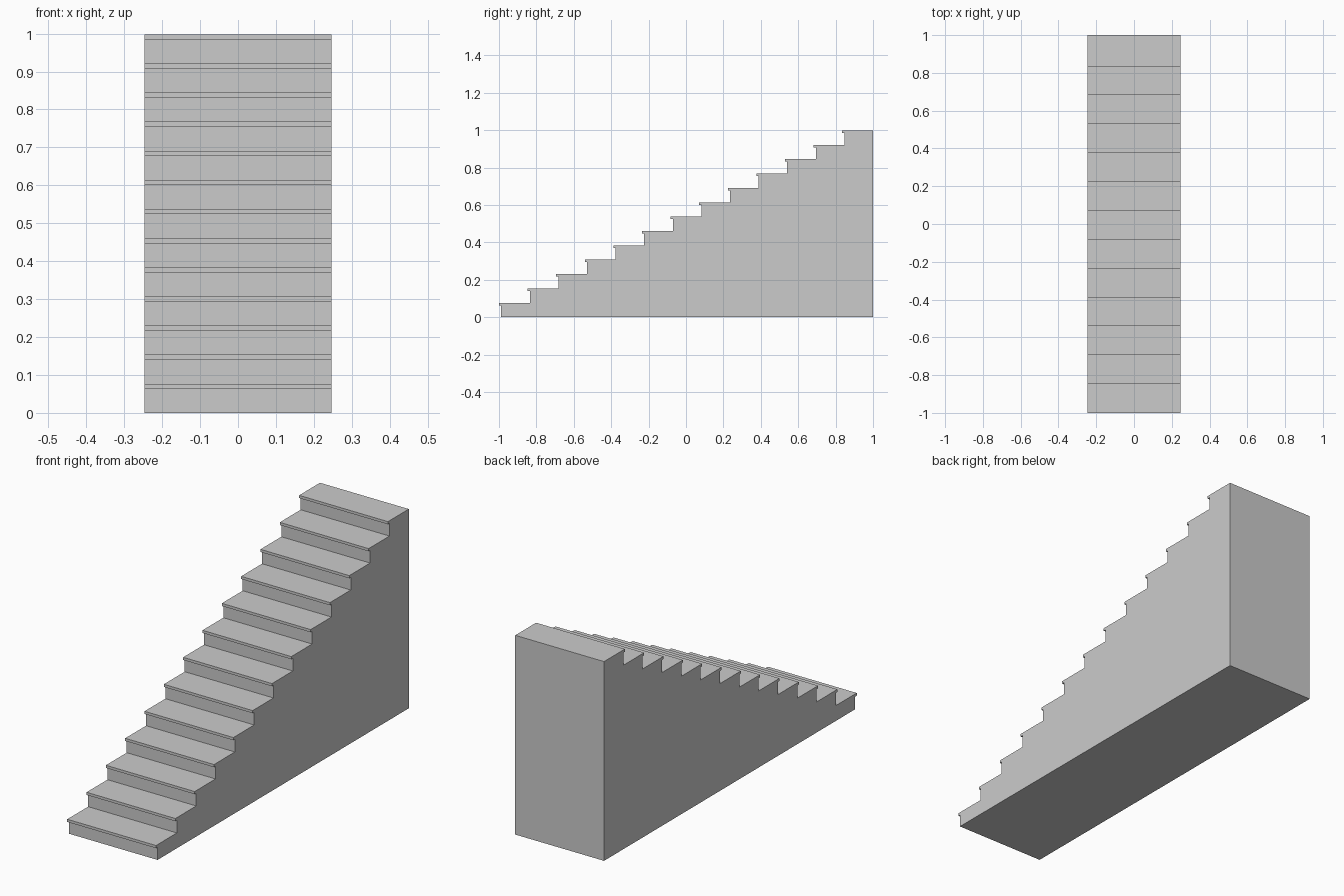
import bpy, bmesh

if "Cube" in bpy.data.objects:
    bpy.data.objects.remove(bpy.data.objects["Cube"])

STEPS = 13
HALF_WIDTH = 0.246
HEIGHT = 0.998
NOSE_DEPTH = 0.012      # tread overhang past the riser
NOSE_THICK = 0.0135
RISE = HEIGHT / STEPS
RUN = (2 - NOSE_DEPTH) / STEPS

# Side profile (y, z): back edge, base, then riser and overhanging nosing per step
profile = [(1, HEIGHT), (1, 0), (-1 + NOSE_DEPTH, 0)]
for i in range(STEPS):
    nose = -1 + i * RUN
    riser = nose + NOSE_DEPTH
    top = (i + 1) * RISE
    if i:
        profile.append((riser, i * RISE))
    profile += [(riser, top - NOSE_THICK), (nose, top - NOSE_THICK), (nose, top)]

# Extrude the profile across the width into one solid staircase
bm = bmesh.new()
face = bm.faces.new([bm.verts.new((-HALF_WIDTH, y, z)) for y, z in profile])
extruded = bmesh.ops.extrude_face_region(bm, geom=[face])["geom"]
bmesh.ops.translate(bm, vec=(2 * HALF_WIDTH, 0, 0),
                    verts=[g for g in extruded if isinstance(g, bmesh.types.BMVert)])
bmesh.ops.recalc_face_normals(bm, faces=bm.faces)

mesh = bpy.data.meshes.new("staircase")
bm.to_mesh(mesh)
bm.free()
staircase = bpy.data.objects.new("staircase", mesh)
bpy.context.collection.objects.link(staircase)
